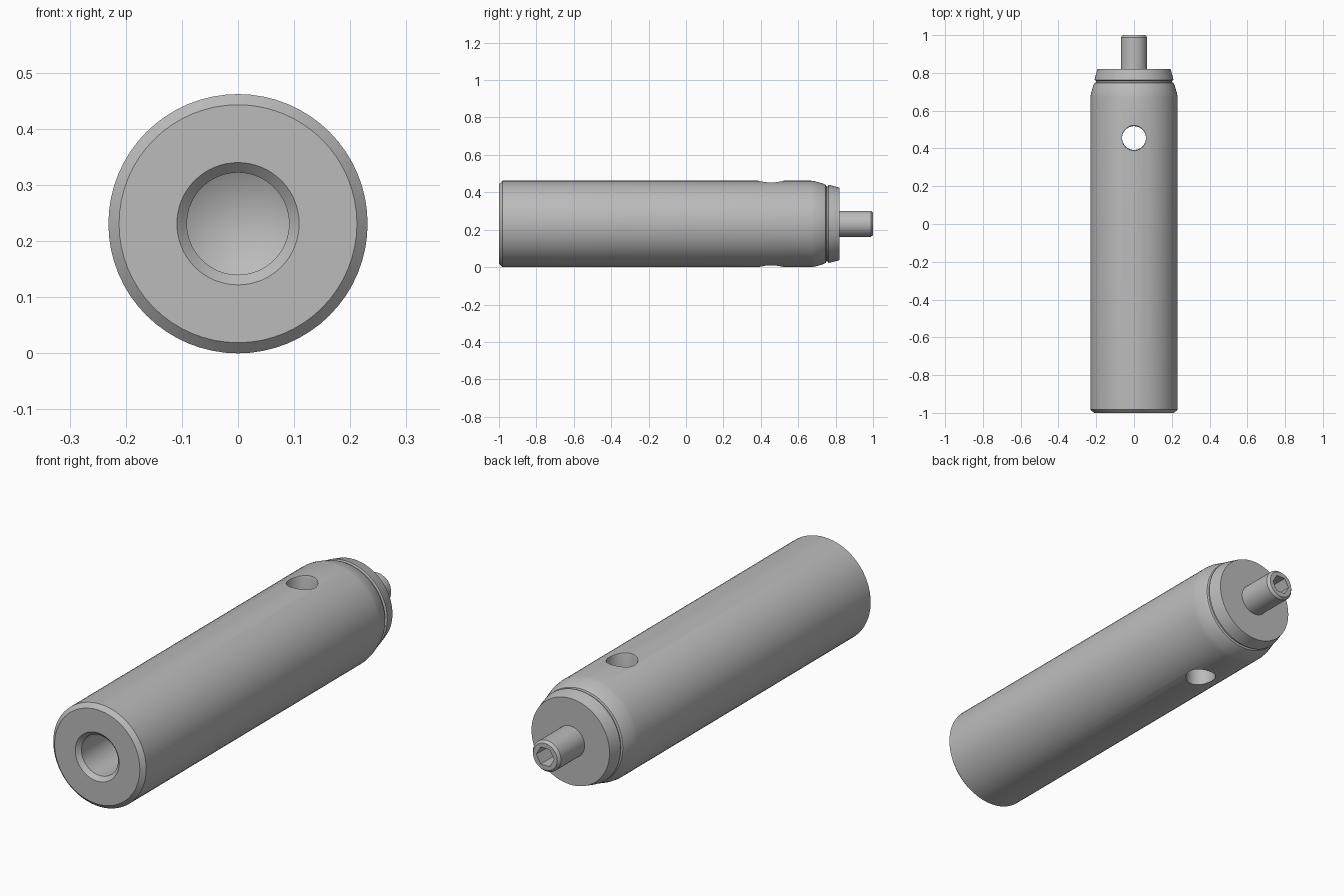
import bpy, bmesh, math
from mathutils import Matrix, Vector

AXIS_Z = 0.231

cube = bpy.data.objects.get("Cube")
if cube:
    bpy.data.objects.remove(cube, do_unlink=True)

steel = bpy.data.materials.new("plain grey steel")
steel.use_nodes = True
grey = (0.5, 0.5, 0.5, 1)
steel.diffuse_color = grey
steel.node_tree.nodes["Principled BSDF"].inputs["Base Color"].default_value = grey


def lathe(name, profile, steps, location, direction="Y"):
    """Spin (radius, distance) points about the Y or Z axis into a closed solid."""
    bm = bmesh.new()
    if direction == "Y":
        points, axis = [(r, d, 0) for r, d in profile], (0, 1, 0)
    else:
        points, axis = [(r, 0, d) for r, d in profile], (0, 0, 1)
    verts = [bm.verts.new(p) for p in points]
    edges = [bm.edges.new(pair) for pair in zip(verts, verts[1:])]
    bmesh.ops.spin(bm, geom=verts + edges, cent=(0, 0, 0), axis=axis,
                   angle=math.tau, steps=steps)
    bmesh.ops.remove_doubles(bm, verts=bm.verts, dist=0.0001)
    bmesh.ops.recalc_face_normals(bm, faces=bm.faces)
    mesh = bpy.data.meshes.new(name)
    bm.to_mesh(mesh)
    bm.free()
    mesh.materials.append(steel)
    obj = bpy.data.objects.new(name, mesh)
    obj.location = location
    bpy.context.collection.objects.link(obj)
    return obj


def activate(obj):
    bpy.ops.object.select_all(action="DESELECT")
    obj.select_set(True)
    bpy.context.view_layer.objects.active = obj


def cut(target, cutter):
    cutter.hide_render = True
    mod = target.modifiers.new("cut", "BOOLEAN")
    mod.operation = "DIFFERENCE"
    mod.solver = "EXACT"
    mod.object = cutter
    activate(target)
    bpy.ops.object.modifier_apply(modifier=mod.name)
    bpy.data.objects.remove(cutter, do_unlink=True)


def smooth(obj):
    activate(obj)
    bpy.ops.object.shade_smooth_by_angle(angle=math.radians(25))


centre = (0, 0, AXIS_Z)

# Body: blind drilled bore, chamfered front, rounded shoulder, groove and tapered collar
body = lathe("body", [
    (0, -0.40), (0.091, -0.45), (0.091, -0.982), (0.109, -1),
    (0.212, -1), (0.231, -0.982), (0.231, 0.67), (0.228, 0.69),
    (0.215, 0.735), (0.209, 0.747), (0.201, 0.75), (0.201, 0.758),
    (0.209, 0.762), (0.206, 0.775), (0.194, 0.82), (0, 0.82)], 64, centre)

# Cross hole straight through the body, with a slightly eased rim
cross_hole = lathe("cross_hole_cutter", [
    (0, -0.26), (0.075, -0.26), (0.063, -0.217), (0.063, 0.217),
    (0.075, 0.26), (0, 0.26)], 40, (0, 0.455, AXIS_Z), "Z")
cut(body, cross_hole)
smooth(body)

# Pin at the back, with eased end and hexagonal socket
pin = lathe("socket_pin", [
    (0, 0.80), (0.07, 0.80), (0.07, 0.988), (0.06, 1), (0, 1)], 40, centre)
hex_socket = lathe("hex_socket_cutter", [
    (0, 0.88), (0.044, 0.90), (0.044, 1.05), (0, 1.05)], 6, centre)
cut(pin, hex_socket)
smooth(pin)
